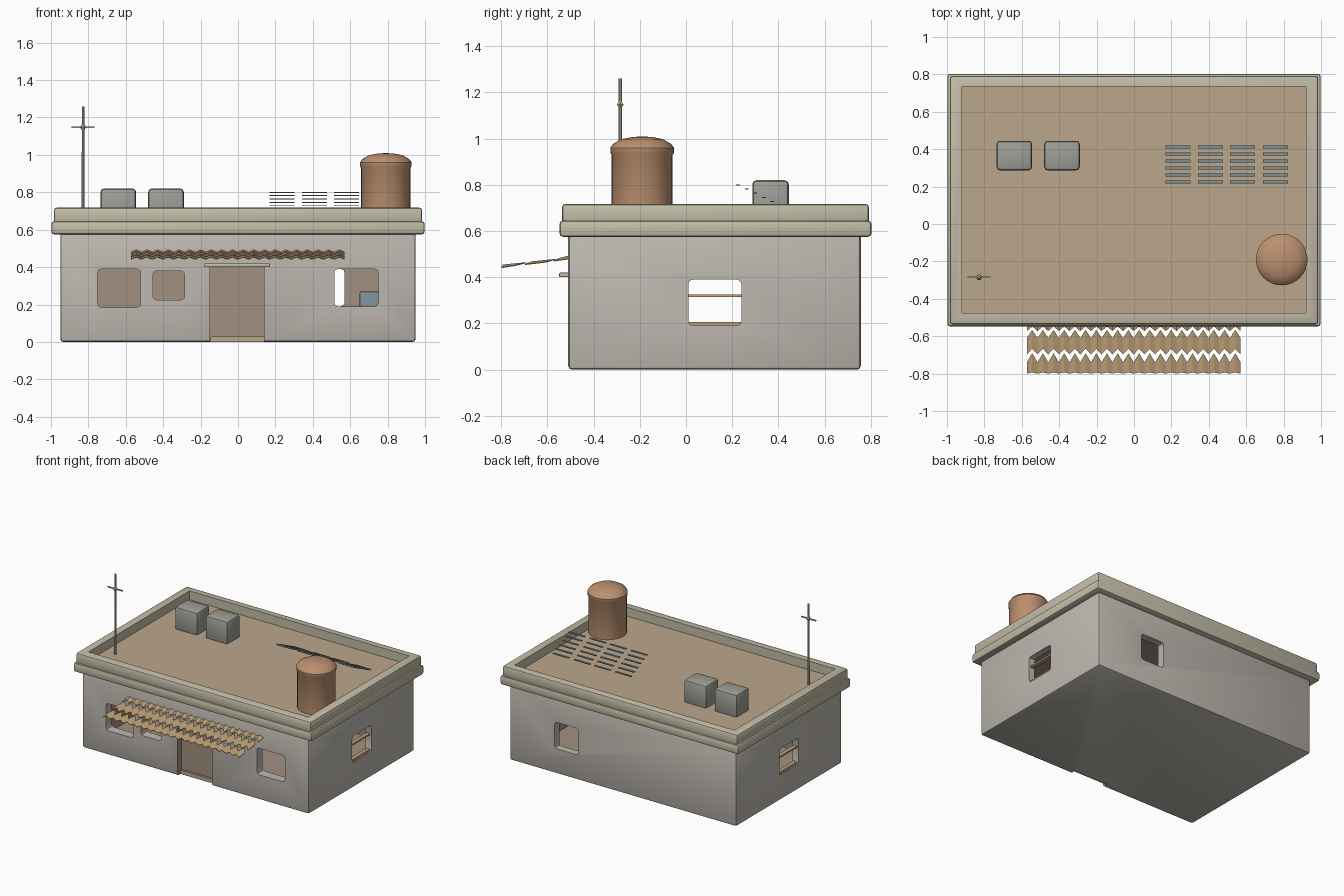
import bpy, bmesh, math
from mathutils import Matrix, Vector

if "Cube" in bpy.data.objects:
    bpy.data.objects.remove(bpy.data.objects["Cube"])


def mat(name, r, g, b):
    m = bpy.data.materials.new(name)
    m.diffuse_color = (r, g, b, 1)
    m.use_nodes = True
    m.node_tree.nodes["Principled BSDF"].inputs["Base Color"].default_value = m.diffuse_color
    return m


PLASTER = mat("plaster", 0.52, 0.49, 0.44)
TRIM = mat("trim", 0.55, 0.51, 0.39)
EARTH = mat("earth", 0.50, 0.38, 0.26)
INSIDE = mat("inside", 0.36, 0.28, 0.22)
CLAY = mat("clay", 0.50, 0.28, 0.16)
METAL = mat("metal", 0.34, 0.35, 0.31)
STRAW = mat("straw", 0.52, 0.36, 0.19)
BLUE = mat("blue", 0.20, 0.28, 0.30)


def finish(bm, name, material, smooth=True):
    bmesh.ops.recalc_face_normals(bm, faces=bm.faces)
    me = bpy.data.meshes.new(name)
    bm.to_mesh(me)
    bm.free()
    ob = bpy.data.objects.new(name, me)
    bpy.context.collection.objects.link(ob)
    me.materials.append(material)
    if smooth:
        shade(ob)
    return ob


def shade(ob):
    bpy.ops.object.select_all(action='DESELECT')
    ob.select_set(True)
    bpy.context.view_layer.objects.active = ob
    bpy.ops.object.shade_smooth_by_angle(angle=math.radians(35))


def box(name, x, y, z, material, bevel=0.0, axis=None, seg=2):
    """Box from min/max pairs; axis limits the bevel to edges along it."""
    bm = bmesh.new()
    bmesh.ops.create_cube(bm, size=1)
    for v in bm.verts:
        v.co = Vector([(p[0] + p[1]) / 2 + c * (p[1] - p[0])
                       for p, c in zip((x, y, z), v.co)])
    if bevel:
        edges = [e for e in bm.edges if axis is None or
                 abs((e.verts[0].co - e.verts[1].co).normalized()[axis]) > 0.9]
        bmesh.ops.bevel(bm, geom=edges, offset=bevel, segments=seg, profile=0.5, affect='EDGES')
    return finish(bm, name, material)


def cut(ob, cutters):
    for c in cutters:
        md = ob.modifiers.new("cut", 'BOOLEAN')
        md.object = c
        md.operation = 'DIFFERENCE'
        md.solver = 'EXACT'
        md.material_mode = 'TRANSFER'
        c.hide_render = True
        bpy.context.view_layer.objects.active = ob
        bpy.ops.object.modifier_apply(modifier=md.name)
        bpy.data.objects.remove(c)
    shade(ob)


def lathe(name, profile, centre, material, n=32):
    bm = bmesh.new()
    vs = [bm.verts.new((r, 0, z)) for r, z in profile]
    es = [bm.edges.new(p) for p in zip(vs, vs[1:])]
    bmesh.ops.spin(bm, geom=vs + es, cent=(0, 0, 0), axis=(0, 0, 1),
                   angle=math.tau, steps=n, use_merge=True)
    bmesh.ops.remove_doubles(bm, verts=bm.verts, dist=1e-4)
    bmesh.ops.translate(bm, verts=bm.verts, vec=centre)
    return finish(bm, name, material)


# Hollow house body with window openings and a door recess
walls = box("walls", (-0.95, 0.95), (-0.51, 0.757), (0, 0.60), PLASTER, 0.016)
cut(walls, [
    box("room_cut", (-0.90, 0.90), (-0.44, 0.70), (0.03, 0.575), INSIDE),
    box("door_cut", (-0.15, 0.14), (-0.60, -0.46), (-0.10, 0.41), INSIDE),
    box("window_cut", (-0.75, -0.52), (-0.6, -0.4), (0.185, 0.39), PLASTER, 0.02, 1),
    box("window_cut", (-0.455, -0.285), (-0.6, -0.4), (0.225, 0.38), PLASTER, 0.02, 1),
    box("window_cut", (0.515, 0.75), (-0.6, -0.4), (0.19, 0.39), PLASTER, 0.02, 1),
    box("window_cut", (0.37, 0.57), (0.65, 0.85), (0.19, 0.39), PLASTER, 0.02, 1),
    box("window_cut", (0.85, 1.1), (0.01, 0.24), (0.19, 0.39), PLASTER, 0.02, 0),
    box("window_cut", (-1.1, -0.85), (0.01, 0.24), (0.19, 0.39), PLASTER, 0.02, 0),
])

# Roof: lower moulding and upper parapet around a sunken floor
for name, dx, y0, y1, z0, z1 in (("roof_moulding", 0.998, -0.548, 0.803, 0.575, 0.645),
                                 ("parapet", 0.985, -0.537, 0.792, 0.63, 0.718)):
    part = box(name, (-dx, dx), (y0, y1), (z0, z1), TRIM, 0.015)
    cut(part, [box("roof_cut", (-0.92, 0.92), (-0.475, 0.735), (0.5, 0.9), TRIM)])
box("roof_floor", (-0.925, 0.925), (-0.48, 0.74), (0.59, 0.652), EARTH)

# Door surround and window trims
box("door_lintel", (-0.18, 0.17), (-0.55, -0.50), (0.40, 0.42), TRIM, 0.006)
box("door_threshold", (-0.148, 0.138), (-0.475, -0.455), (0.0, 0.03), EARTH)
for s in (-1, 1):
    xs = sorted((s * 0.91, s * 0.94))
    box("window_bar", xs, (0.0, 0.25), (0.314, 0.326), STRAW)
    box("window_sill", xs, (0.01, 0.24), (0.187, 0.207), STRAW)
box("indoor_crate", (0.65, 0.78), (-0.25, -0.10), (0.03, 0.27), BLUE, 0.01)

# Water tank with rounded lid
lathe("water_tank", [(0, 0.64), (0.132, 0.64), (0.132, 0.93), (0.138, 0.94), (0.138, 0.96),
                     (0.125, 0.978), (0.09, 0.998), (0.045, 1.007), (0, 1.01)],
      (0.79, -0.19, 0), CLAY)

# Rooftop cooling units
for x in (-0.735, -0.48):
    box("cooling_unit", (x, x + 0.19), (0.287, 0.445), (0.64, 0.82), METAL, 0.018)

# Thin panel slats, rising towards the front
for x in (0.235, 0.41, 0.58, 0.757):
    for i in range(6):
        y, z = 0.225 + i * 0.0375, 0.80 - i * 0.018
        box("panel_slat", (x - 0.067, x + 0.067), (y - 0.008, y + 0.008),
            (z - 0.0025, z + 0.0025), BLUE)

# Antenna
lathe("antenna_pole", [(0, 0.64), (0.008, 0.64), (0.007, 1.26), (0, 1.26)],
      (-0.828, -0.285, 0), TRIM, 8)
lathe("antenna_joint", [(0, 1.12), (0.016, 1.148), (0, 1.175)], (-0.828, -0.285, 0), TRIM, 6)
box("antenna_arm", (-0.89, -0.767), (-0.289, -0.281), (1.144, 1.152), TRIM)


# Awning of overlapping ragged strips
def awning_strip(y0, z0, amp0, y1, z1, amp1):
    bm = bmesh.new()
    n = 40
    rows = []
    for i in range(n + 1):
        x = -0.573 + 1.143 * i / n
        s = 1 if i % 2 else -1
        a = Vector((x, y0 + s * amp0, z0 + s * 0.006))
        b = Vector((x, y1 + s * amp1, z1 + s * 0.006))
        up = Vector((0, 0, 0.004))
        rows.append([bm.verts.new(p) for p in (a, b, b + up, a + up)])
    for p, q in zip(rows, rows[1:]):
        for k in range(4):
            bm.faces.new((p[k], p[(k + 1) % 4], q[(k + 1) % 4], q[k]))
    bm.faces.new(rows[0])
    bm.faces.new(rows[-1])
    finish(bm, "awning_strip", STRAW, smooth=False)


awning_strip(-0.797, 0.445, 0.003, -0.715, 0.455, 0.024)
awning_strip(-0.682, 0.459, 0.015, -0.588, 0.469, 0.022)
awning_strip(-0.560, 0.474, 0.012, -0.505, 0.484, 0.0)
